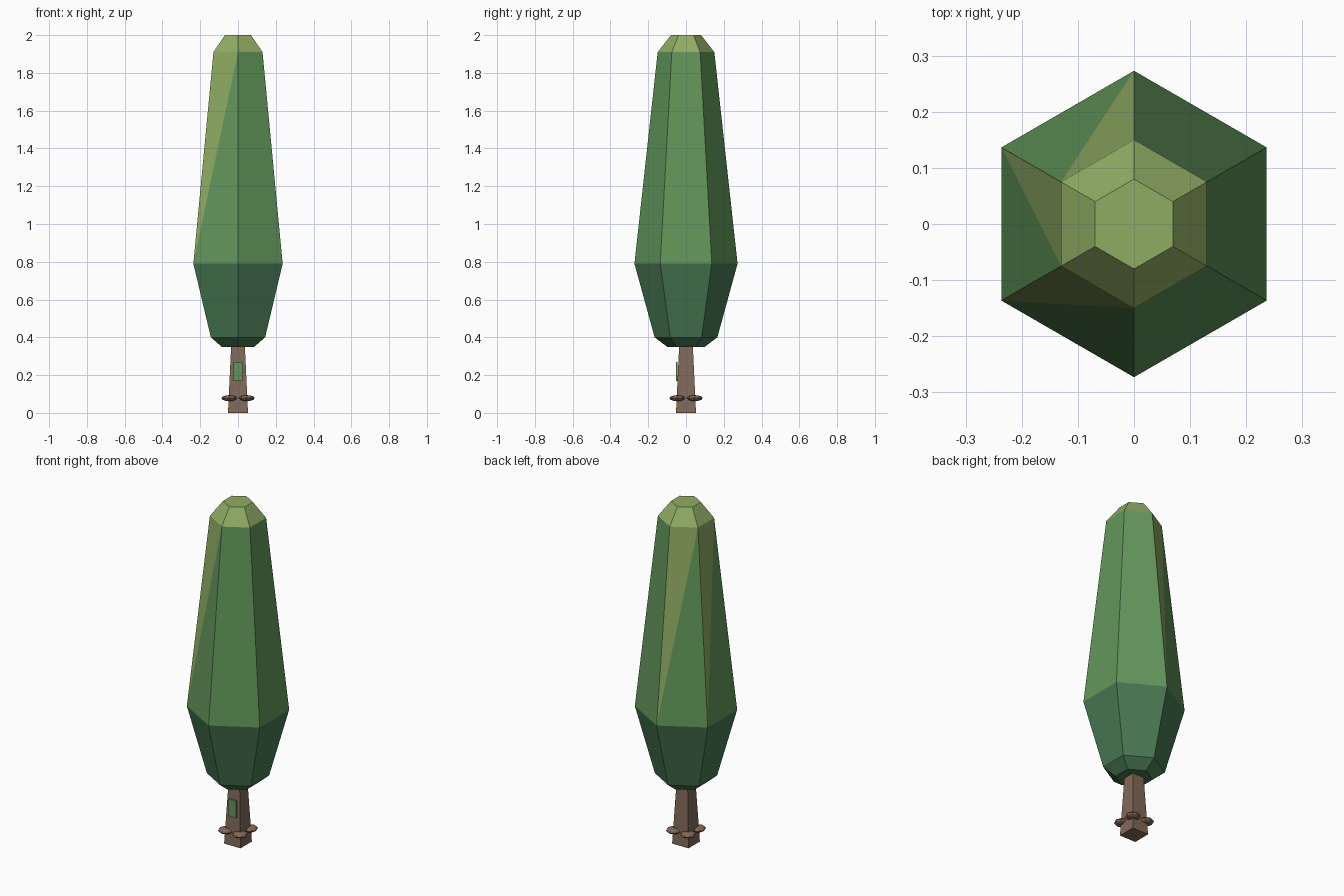
import bpy, bmesh
from math import radians, cos, sin

cube = bpy.data.objects.get("Cube")
if cube:
    bpy.data.objects.remove(cube, do_unlink=True)


def make_material(name, *srgb):
    """Flat material from 0-255 display colour, stored as linear."""
    color = [((c / 255 + 0.055) / 1.055) ** 2.4 for c in srgb] + [1.0]
    mat = bpy.data.materials.new(name)
    mat.use_nodes = True
    mat.diffuse_color = color
    bsdf = next(n for n in mat.node_tree.nodes if n.type == 'BSDF_PRINCIPLED')
    bsdf.inputs["Base Color"].default_value = color
    return mat


bark = make_material("bark brown", 130, 106, 89)
dark_green = make_material("dark green", 73, 121, 83)
mid_green = make_material("mid green", 98, 150, 90)
light_green = make_material("light green", 144, 172, 100)


def make_object(name, bm, *materials):
    bmesh.ops.recalc_face_normals(bm, faces=bm.faces)
    mesh = bpy.data.meshes.new(name)
    bm.to_mesh(mesh)
    bm.free()
    for mat in materials:
        mesh.materials.append(mat)
    obj = bpy.data.objects.new(name, mesh)
    bpy.context.collection.objects.link(obj)
    return obj


def ring(bm, radius, z, sides, start):
    angles = [radians(start + 360 * i / sides) for i in range(sides)]
    return [bm.verts.new((radius * cos(a), radius * sin(a), z)) for a in angles]


# Foliage: six-sided lofted crown, lighter towards the tip
SIDES = 6
profile = [(0.10, 0.35), (0.166, 0.40), (0.273, 0.79), (0.15, 1.91), (0.08, 2.0)]
band_colors = [0, 0, 1, 2]
LONG_BAND = 2
SPLIT_SIDES = (1, 2, 3)  # sides where the light colour runs down diagonally
bm = bmesh.new()
rings = [ring(bm, r, z, SIDES, 30) for r, z in profile]
bm.faces.new(rings[0]).material_index = 0
bm.faces.new(rings[-1]).material_index = 2
for band, color in enumerate(band_colors):
    low, high = rings[band], rings[band + 1]
    for k in range(SIDES):
        n = (k + 1) % SIDES
        if band == LONG_BAND and k in SPLIT_SIDES:
            bm.faces.new((low[k], low[n], high[n])).material_index = 1
            bm.faces.new((low[k], high[n], high[k])).material_index = 2
        else:
            bm.faces.new((low[k], low[n], high[n], high[k])).material_index = color
make_object("foliage", bm, dark_green, mid_green, light_green)

# Trunk: tapered square post
bm = bmesh.new()
bottom = ring(bm, 0.053 * 2 ** 0.5, 0, 4, 45)
top = ring(bm, 0.036 * 2 ** 0.5, 0.36, 4, 45)
bm.faces.new(bottom)
bm.faces.new(top)
for k in range(4):
    n = (k + 1) % 4
    bm.faces.new((bottom[k], bottom[n], top[n], top[k]))
make_object("trunk", bm, bark)

# Bark knobs: flattened lumps at the trunk corners
for x_name, sx in (("right", -1), ("left", 1)):
    for y_name, sy in (("front", -1), ("back", 1)):
        bm = bmesh.new()
        bmesh.ops.create_uvsphere(bm, u_segments=8, v_segments=6, radius=1)
        bmesh.ops.scale(bm, vec=(0.042, 0.042, 0.016), verts=bm.verts)
        bmesh.ops.translate(bm, vec=(0.046 * sx, 0.046 * sy, 0.078), verts=bm.verts)
        make_object(f"bark_knob_{y_name}_{x_name}", bm, bark)

# Moss patch: thin upright plate on the trunk front
bm = bmesh.new()
bmesh.ops.create_cube(bm, size=1)
bmesh.ops.scale(bm, vec=(0.048, 0.009, 0.10), verts=bm.verts)
bmesh.ops.translate(bm, vec=(0, -0.049, 0.22), verts=bm.verts)
make_object("moss_patch", bm, mid_green)
